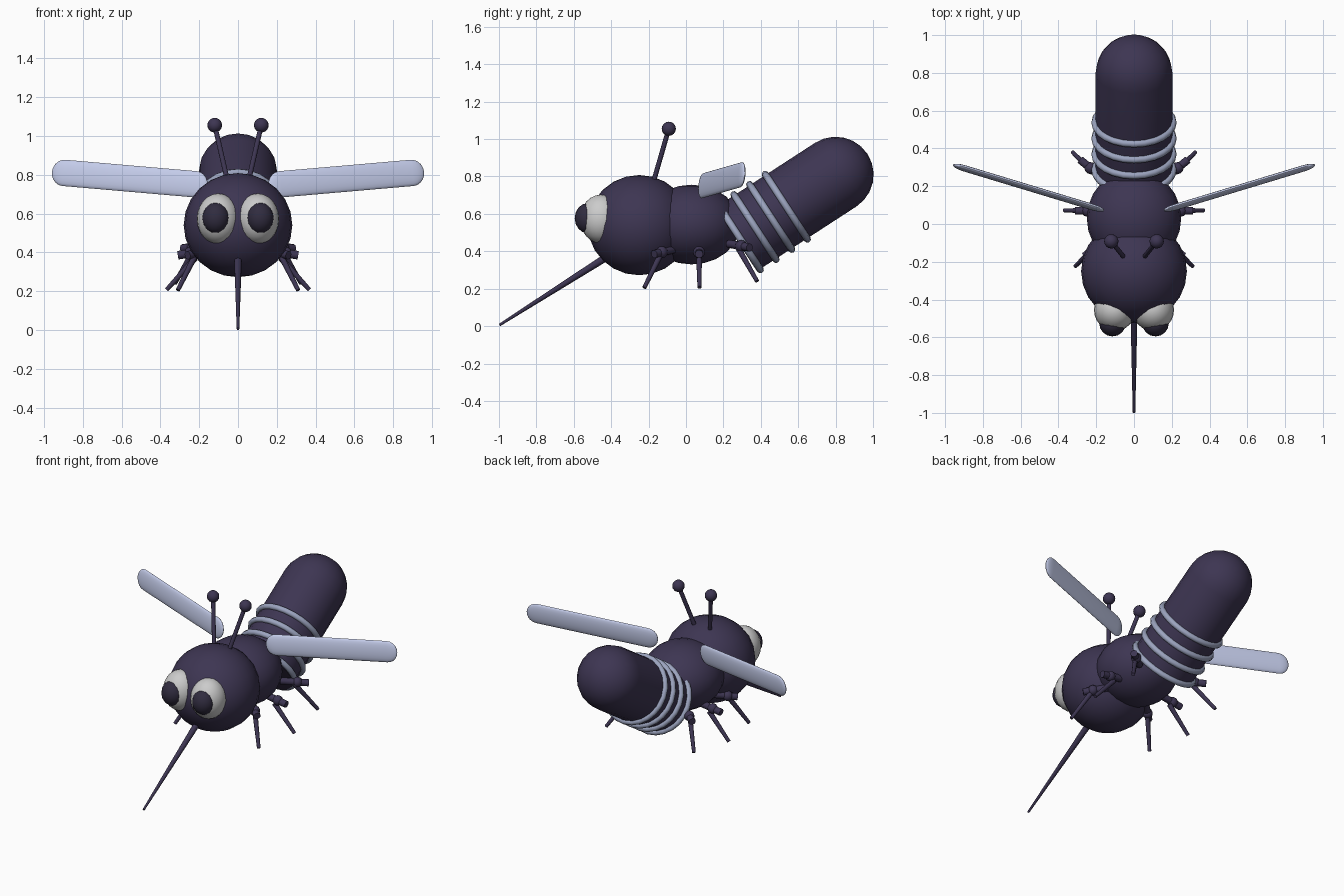
import bpy, math
from mathutils import Vector, Matrix

if "Cube" in bpy.data.objects:
    bpy.data.objects.remove(bpy.data.objects["Cube"])


def material(name, rgb):
    m = bpy.data.materials.new(name)
    m.diffuse_color = (*rgb, 1)
    m.use_nodes = True
    m.node_tree.nodes["Principled BSDF"].inputs["Base Color"].default_value = m.diffuse_color
    return m


DARK = material("dark_purple", (0.047, 0.036, 0.085))
PUPIL = material("pupil_dark", (0.03, 0.025, 0.05))
WHITE = material("eye_white", (0.85, 0.85, 0.83))
WING = material("wing_blue", (0.55, 0.60, 0.82))
RING = material("ring_blue", (0.33, 0.37, 0.52))


def finish(name, mat, angle=60):
    ob = bpy.context.object
    ob.name = name
    ob.data.materials.append(mat)
    bpy.ops.object.shade_smooth_by_angle(angle=math.radians(angle))
    return ob


def ball(name, loc, size, mat, seg=24, rings=12):
    bpy.ops.mesh.primitive_uv_sphere_add(segments=seg, ring_count=rings, location=loc)
    bpy.context.object.scale = size
    bpy.ops.object.transform_apply(location=False, rotation=False, scale=True)
    return finish(name, mat)


def rod(name, a, b, r1, r2, mat, seg=10):
    a, b = Vector(a), Vector(b)
    d = b - a
    bpy.ops.mesh.primitive_cone_add(vertices=seg, radius1=r1, radius2=r2, depth=d.length,
                                    location=(a + b) / 2,
                                    rotation=d.to_track_quat('Z', 'Y').to_euler())
    return finish(name, mat)


def lathe(name, profile, matrix, mat, seg):
    # Surface of revolution about local z, first and last profile points lie on the axis
    verts, faces = [(0, 0, profile[0][1])], []
    for r, z in profile[1:-1]:
        for i in range(seg):
            t = 2 * math.pi * i / seg
            verts.append((r * math.cos(t), r * math.sin(t), z))
    verts.append((0, 0, profile[-1][1]))
    n, last = len(profile) - 2, len(verts) - 1
    for i in range(seg):
        j = (i + 1) % seg
        faces.append((0, 1 + j, 1 + i))
        for k in range(n - 1):
            p = 1 + k * seg
            faces.append((p + i, p + j, p + seg + j, p + seg + i))
        p = 1 + (n - 1) * seg
        faces.append((p + i, p + j, last))
    me = bpy.data.meshes.new(name)
    me.from_pydata([matrix @ Vector(v) for v in verts], [], faces)
    ob = bpy.data.objects.new(name, me)
    bpy.context.collection.objects.link(ob)
    bpy.ops.object.select_all(action='DESELECT')
    bpy.context.view_layer.objects.active = ob
    ob.select_set(True)
    # outward normals on both mirrored copies
    bpy.ops.object.mode_set(mode='EDIT')
    bpy.ops.mesh.select_all(action='SELECT')
    bpy.ops.mesh.normals_make_consistent(inside=False)
    bpy.ops.object.mode_set(mode='OBJECT')
    return finish(name, mat)


def arc(r, length, z, a0, a1, n):
    return [(r * math.cos(t), z + length * math.sin(t))
            for t in (math.radians(a0 + (a1 - a0) * i / n) for i in range(n + 1))]


# Head and thorax
ball("head", (0, -0.25, 0.54), (0.28, 0.275, 0.268), DARK)
ball("thorax", (0, 0.03, 0.543), (0.25, 0.26, 0.213), DARK)

# Abdomen: tilted cylinder with a domed tail
TILT = math.radians(33)
axis = Vector((0, math.cos(TILT), math.sin(TILT)))
start = Vector((0, 0.285, 0.475))
tail = Vector((0, 0.80, 0.81))
length = (tail - start).length
frame = Matrix.Translation(start) @ axis.to_track_quat('Z', 'Y').to_matrix().to_4x4()
profile = [(0, -0.02), (0.203, -0.02)] + arc(0.203, 0.203, length, 0, 90, 6)
lathe("abdomen", profile, frame, DARK, 20)

# Abdomen rings
for i in range(4):
    bpy.ops.mesh.primitive_torus_add(major_radius=0.207, minor_radius=0.019,
                                     major_segments=24, minor_segments=8,
                                     location=start + axis * (0.1 * i),
                                     rotation=axis.to_track_quat('Z', 'Y').to_euler())
    finish(f"abdomen_ring_{i + 1}", RING)

# Proboscis
rod("proboscis", (0, -0.40, 0.385), (0, -0.997, 0.006), 0.021, 0.007, DARK)

# Wing cross-section: flattened capsule
half = 0.42
end = half - 0.065
wing_profile = arc(0.068, 0.065, -end, -90, 0, 5) + arc(0.068, 0.065, end, 0, 90, 5)

# Leg points on the +x side: hip, foot stub end, shin top, shin tip
LEGS = {
    "front": ((0.15, -0.07, 0.41), (0.26, -0.17, 0.385), (0.22, -0.135, 0.385), (0.31, -0.223, 0.205)),
    "middle": ((0.15, 0.07, 0.41), (0.31, 0.07, 0.385), (0.22, 0.07, 0.37), (0.368, 0.072, 0.207)),
    "back": ((0.15, 0.23, 0.44), (0.285, 0.34, 0.42), (0.22, 0.275, 0.425), (0.325, 0.38, 0.24)),
}

for side, s in (("left", 1), ("right", -1)):
    def m(p):
        return (p[0] * s, p[1], p[2])

    # Eyes
    ball(f"{side}_eye", m((0.102, -0.455, 0.573)), (0.11, 0.112, 0.13), WHITE)
    ball(f"{side}_pupil", m((0.114, -0.527, 0.577)), (0.07, 0.068, 0.08), PUPIL, 16, 8)

    # Antennae
    rod(f"{side}_antenna", m((0.05, -0.18, 0.75)), m((0.12, -0.092, 1.055)), 0.013, 0.013, DARK)
    ball(f"{side}_antenna_tip", m((0.12, -0.092, 1.055)), (0.038,) * 3, DARK, 16, 8)

    # Wings
    along = Vector((0.81 * s, 0.245, 0.07)).normalized()
    across = Vector((0, 0.1, 1))
    across = (across - along * across.dot(along)).normalized()
    thick = across.cross(along) * 0.23
    wing = Matrix((across, thick, along)).transposed().to_4x4()
    wing.translation = m((0.558, 0.192, 0.78))
    lathe(f"{side}_wing", wing_profile, wing, WING, 20)

    # Legs
    for where, (hip, knee, top, tip) in LEGS.items():
        rod(f"{side}_{where}_thigh", m(hip), m(knee), 0.022, 0.022, DARK)
        mid = [k * 0.6 + h * 0.4 for h, k in zip(hip, knee)]
        ball(f"{side}_{where}_joint", m(mid), (0.032,) * 3, DARK, 12, 8)
        rod(f"{side}_{where}_shin", m(top), m(tip), 0.016, 0.011, DARK)
